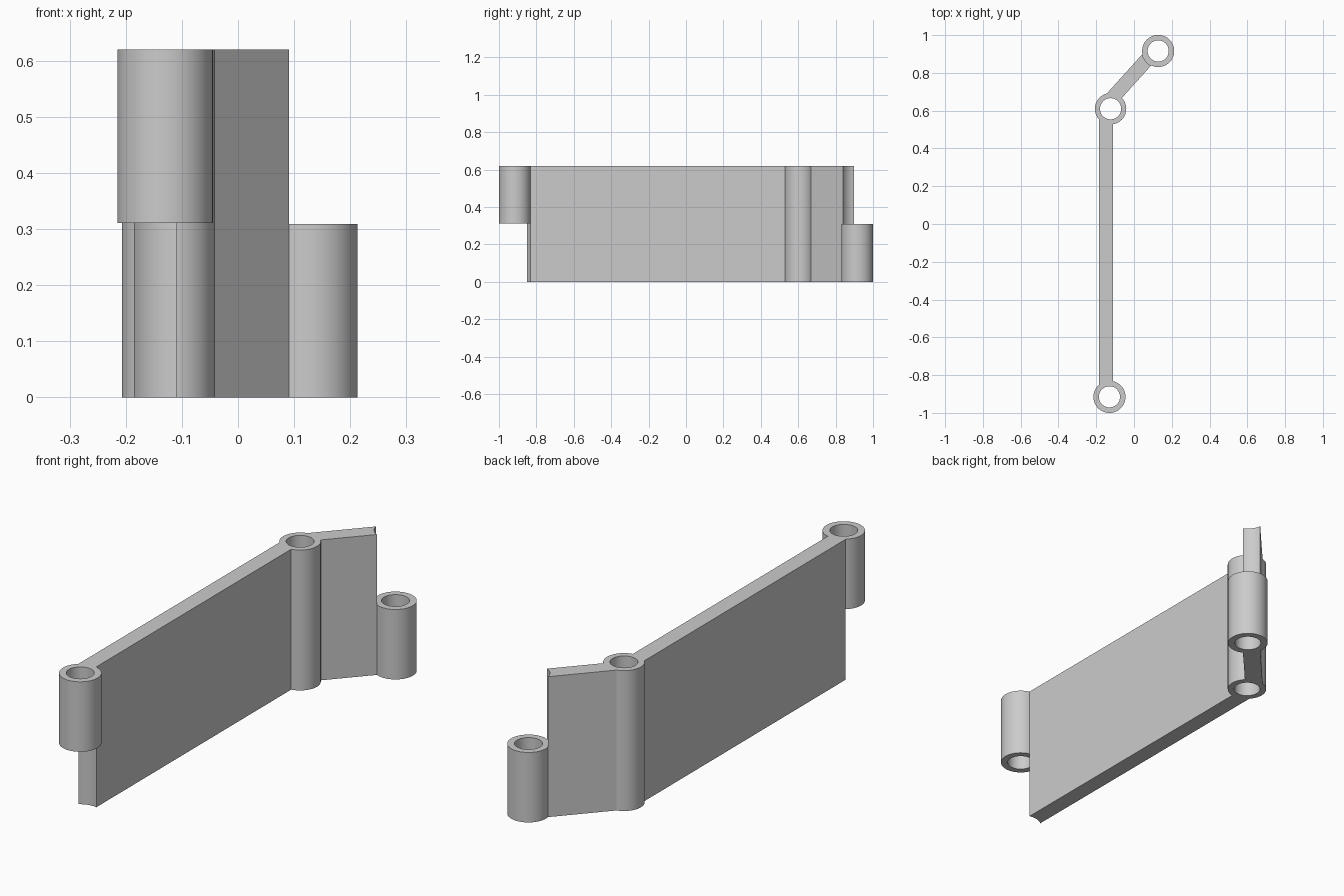
import bpy, math
from mathutils import Vector

cube = bpy.data.objects.get("Cube")
if cube:
    bpy.data.objects.remove(cube, do_unlink=True)

HEIGHT, MID = 0.62, 0.31
THICK, BORE = 0.075, 0.056
FRONT, MIDDLE, REAR = Vector((-0.13, -0.915)), Vector((-0.124, 0.61)), Vector((0.128, 0.916))

grey = bpy.data.materials.new("plain_grey")
grey.use_nodes = True
grey.diffuse_color = (0.6, 0.6, 0.6, 1)
grey.node_tree.nodes["Principled BSDF"].inputs["Base Color"].default_value = (0.6, 0.6, 0.6, 1)


def cylinder(name, centre, radius, low, high):
    bpy.ops.mesh.primitive_cylinder_add(vertices=64, radius=radius, depth=high - low,
                                        location=(*centre, (low + high) / 2))
    ob = bpy.context.object
    ob.name = name
    ob.data.materials.append(grey)
    return ob


def plate(name, start, end):
    """Upright flat wall between two plan points."""
    run = end - start
    bpy.ops.mesh.primitive_cube_add(size=1, location=(*((start + end) / 2), HEIGHT / 2),
                                    rotation=(0, 0, math.atan2(run.y, run.x)))
    ob = bpy.context.object
    ob.name = name
    ob.scale = (run.length, THICK, HEIGHT)
    bpy.ops.object.transform_apply(location=False, rotation=False, scale=True)
    ob.data.materials.append(grey)
    return ob


def combine(body, other, operation):
    mod = body.modifiers.new(other.name, 'BOOLEAN')
    mod.object, mod.operation, mod.solver = other, operation, 'EXACT'
    bpy.context.view_layer.objects.active = body
    bpy.ops.object.modifier_apply(modifier=mod.name)
    bpy.data.objects.remove(other, do_unlink=True)


# Long wall and short angled wall, each offset to the outer side of the pins
link = plate("hinge_link", Vector((-0.1475, FRONT.y)), Vector((-0.1475, MIDDLE.y)))
side = Vector((-0.745, 0.667))
combine(link, plate("angled_wall", MIDDLE + side * 0.0315, REAR + side * 0.0135), 'UNION')

# Hinge barrels
for name, centre, radius in (("front_barrel", FRONT, 0.085),
                             ("middle_barrel", MIDDLE, 0.083),
                             ("rear_barrel", REAR, 0.085)):
    combine(link, cylinder(name, centre, radius, 0, HEIGHT), 'UNION')

# Half-height clearance cuts leave hollowed wall ends
combine(link, cylinder("front_clearance", FRONT, 0.0858, -0.1, MID + 0.001), 'DIFFERENCE')
combine(link, cylinder("rear_clearance", REAR, 0.0858, MID - 0.001, HEIGHT + 0.1), 'DIFFERENCE')

# Pin holes
for centre in (FRONT, MIDDLE, REAR):
    combine(link, cylinder("pin_hole", centre, BORE, -0.1, HEIGHT + 0.1), 'DIFFERENCE')

bpy.ops.object.select_all(action='DESELECT')
link.select_set(True)
bpy.context.view_layer.objects.active = link
bpy.ops.object.shade_smooth_by_angle(angle=math.radians(30))
